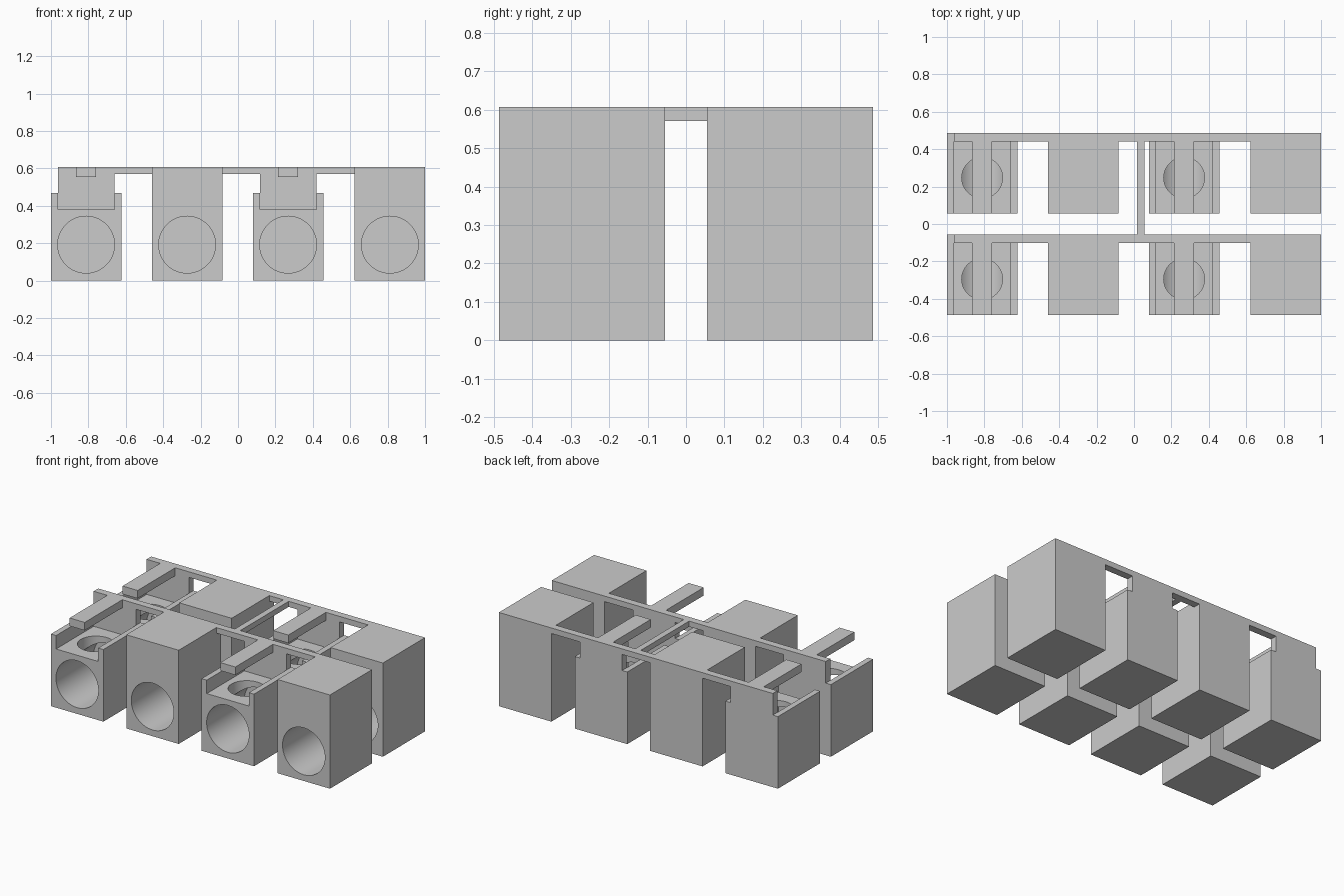
import bpy, bmesh, math

if "Cube" in bpy.data.objects:
    bpy.data.objects.remove(bpy.data.objects["Cube"])

FRONT, PLATE, BACK = -0.487, -0.102, -0.055   # front row depth positions
TOP, STRIP = 0.607, 0.571                     # top height, underside of strips
HALF = 0.188                                  # half width of a block
CENTRES = [-0.812, -0.272, 0.268, 0.812]
ROW = 0.542                                   # distance between rows


def extrude(name, outline, y0, y1):
    """Extrude an x-z outline from y0 to y1."""
    bm = bmesh.new()
    face = bm.faces.new([bm.verts.new((x, y0, z)) for x, z in outline])
    res = bmesh.ops.extrude_face_region(bm, geom=[face])
    verts = [v for v in res["geom"] if isinstance(v, bmesh.types.BMVert)]
    bmesh.ops.translate(bm, verts=verts, vec=(0, y1 - y0, 0))
    bmesh.ops.recalc_face_normals(bm, faces=bm.faces)
    me = bpy.data.meshes.new(name)
    bm.to_mesh(me)
    bm.free()
    ob = bpy.data.objects.new(name, me)
    bpy.context.collection.objects.link(ob)
    return ob


def box(name, x0, x1, y0, y1, z0, z1):
    return extrude(name, [(x0, z0), (x1, z0), (x1, z1), (x0, z1)], y0, y1)


def boolean(ob, other, operation):
    mod = ob.modifiers.new("bool", 'BOOLEAN')
    mod.operation, mod.object, mod.solver = operation, other, 'EXACT'
    bpy.context.view_layer.objects.active = ob
    bpy.ops.object.modifier_apply(modifier=mod.name)
    bpy.data.objects.remove(other)


def bore(ob, r, depth, loc, rot):
    bpy.ops.mesh.primitive_cylinder_add(vertices=64, radius=r, depth=depth,
                                        location=loc, rotation=rot)
    cutter = bpy.context.object
    cutter.hide_render = True
    bpy.context.view_layer.update()
    boolean(ob, cutter, 'DIFFERENCE')


parts = []
for i, c in enumerate(CENTRES):
    l, r = c - HALF, c + HALF
    if i % 2 == 0:
        # open socket: channel-shaped block with back plate and latch arm
        il, ir = l + 0.037, r - 0.037
        ob = extrude(f"open_socket_{i}", [(l, 0), (r, 0), (r, 0.467), (ir, 0.467),
                     (ir, 0.38), (il, 0.38), (il, 0.467), (l, 0.467)], FRONT, BACK)
        boolean(ob, box("back_plate", il, ir, PLATE, BACK, 0.36, TOP), 'UNION')
        boolean(ob, box("latch_arm", c - 0.054, c + 0.054, FRONT, PLATE + 0.02,
                        0.555, TOP), 'UNION')
        # round opening in the floor
        bore(ob, 0.109, 0.24, (c, (FRONT + PLATE) / 2, 0.32), (0, 0, 0))
    else:
        ob = box(f"closed_socket_{i}", l, r, FRONT, BACK, 0, TOP)
    # blind front hole
    length = PLATE - FRONT
    bore(ob, 0.152, length + 0.1, (c, (FRONT + PLATE) / 2 - 0.05, 0.192),
         (math.pi / 2, 0, 0))
    parts.append(ob)

# thin strips joining neighbouring sockets along the back
for i in range(3):
    inset = [0.037, 0]
    x0 = CENTRES[i] + HALF - inset[i % 2]
    x1 = CENTRES[i + 1] - HALF + inset[(i + 1) % 2]
    parts.append(box(f"back_strip_{i}", x0, x1, PLATE, BACK, STRIP, TOP))

# smooth bores, crisp edges
for ob in parts:
    bpy.ops.object.select_all(action='DESELECT')
    ob.select_set(True)
    bpy.context.view_layer.objects.active = ob
    bpy.ops.object.shade_smooth_by_angle(angle=math.radians(30))

# second row behind the first
for ob in parts:
    copy = ob.copy()
    copy.name = "rear_" + ob.name
    copy.location.y += ROW
    bpy.context.collection.objects.link(copy)

# bridge bar between the rows
box("row_bridge", 0.016, 0.055, BACK, PLATE + ROW, STRIP, TOP)
